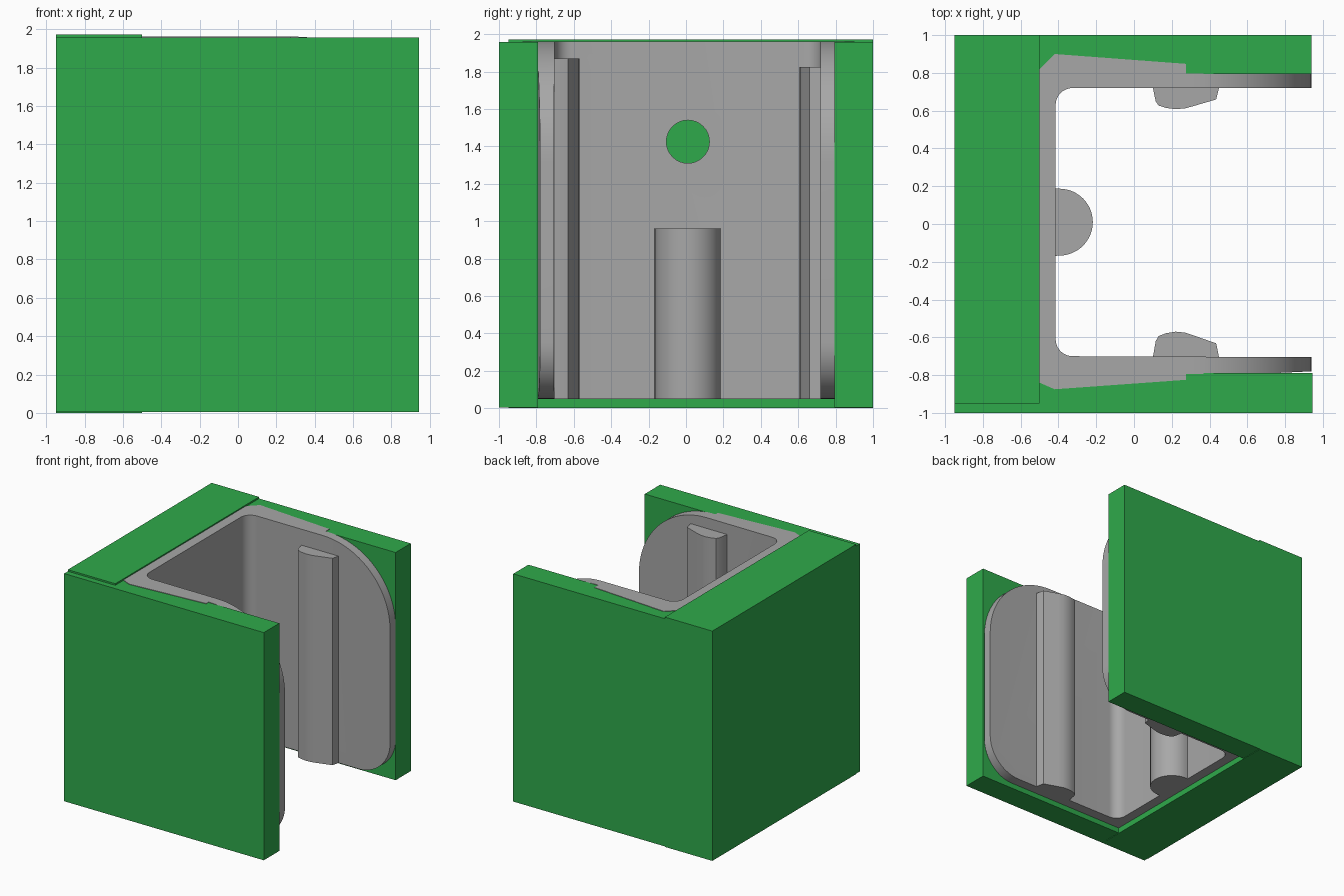
import bpy, bmesh, math
from mathutils import Vector

if "Cube" in bpy.data.objects:
    bpy.data.objects.remove(bpy.data.objects["Cube"])


def material(name, rgb):
    m = bpy.data.materials.new(name)
    m.diffuse_color = (*rgb, 1)
    m.use_nodes = True
    m.node_tree.nodes["Principled BSDF"].inputs["Base Color"].default_value = m.diffuse_color
    return m


GREEN = material("green", (0.028, 0.40, 0.07))
GRAY = material("gray", (0.39, 0.39, 0.39))


def prism(name, pts, lo, hi, mat, axis="z"):
    """Extrude a closed outline: (x, y) along z, (x, z) along y, or (y, z) along x."""
    place = {"z": lambda a, b, h: (a, b, h),
             "y": lambda a, b, h: (a, h, b),
             "x": lambda a, b, h: (h, a, b)}[axis]
    bm = bmesh.new()
    face = bm.faces.new([bm.verts.new(place(a, b, lo)) for a, b in pts])
    ext = bmesh.ops.extrude_face_region(bm, geom=[face])
    verts = [v for v in ext["geom"] if isinstance(v, bmesh.types.BMVert)]
    bmesh.ops.translate(bm, verts=verts, vec=Vector(place(0, 0, hi - lo)))
    bmesh.ops.recalc_face_normals(bm, faces=bm.faces)
    me = bpy.data.meshes.new(name)
    bm.to_mesh(me)
    bm.free()
    me.materials.append(mat)
    ob = bpy.data.objects.new(name, me)
    bpy.context.collection.objects.link(ob)
    return ob


def box(name, x, y, z, mat):
    return prism(name, [(x[0], y[0]), (x[1], y[0]), (x[1], y[1]), (x[0], y[1])], *z, mat)


def arc(cx, cy, rx, ry, start, end, n):
    angles = [math.radians(start + (end - start) * i / n) for i in range(n + 1)]
    return [(cx + rx * math.cos(a), cy + ry * math.sin(a)) for a in angles]


def select(ob):
    bpy.ops.object.select_all(action="DESELECT")
    ob.select_set(True)
    bpy.context.view_layer.objects.active = ob


def smooth(ob):
    select(ob)
    bpy.ops.object.shade_smooth_by_angle(angle=math.radians(25))


def cut(ob, cutter, operation):
    mod = ob.modifiers.new("cut", "BOOLEAN")
    mod.object, mod.operation, mod.solver = cutter, operation, "EXACT"
    select(ob)
    bpy.ops.object.modifier_apply(modifier=mod.name)
    bpy.data.objects.remove(cutter)


# Green outer blocks
box("back_block", (-0.95, -0.50), (-0.95, 1.0), (0, 1.972), GREEN)
box("front_panel", (-0.95, 0.945), (-1.0, -0.79), (0.004, 1.958), GREEN)
box("rear_panel", (-0.95, 0.94), (0.795, 1.0), (0.004, 1.958), GREEN)

# Gray U-shaped liner, partly sunk into the panels
outline = [(-0.50, 0.82), (-0.42, 0.90), (0.275, 0.848), (0.275, 0.797),
           (0.94, 0.797), (0.94, 0.72)]
outline += arc(-0.325, 0.63, 0.09, 0.09, 90, 180, 8)
outline += arc(-0.325, -0.61, 0.09, 0.09, 180, 270, 8)
outline += [(0.94, -0.705), (0.94, -0.78), (0.66, -0.793), (0.275, -0.793),
            (0.275, -0.825), (-0.42, -0.875), (-0.50, -0.84)]
liner = prism("liner", outline, 0.05, 1.962, GRAY)

# Rounded ends of the liner's side plates
shape = [(-1, 0)] + [(0.60, 0)]
shape = [(-1, -0.2), (0.30, -0.2), (0.30, 0.05)]
shape += arc(0.64, 0.35, 0.30, 0.30, -90, 0, 14)
shape += arc(0.30, 1.32, 0.64, 0.642, 0, 90, 22)
shape += [(0.30, 2.2), (-1, 2.2)]
cut(liner, prism("end_cutter", shape, -1.2, 1.2, GRAY, "y"), "INTERSECT")

# Round hole through the liner wall
hole = arc(0.01, 1.425, 0.115, 0.115, 0, 348.75, 31)
cut(liner, prism("hole_cutter", hole, -0.6, -0.3, GRAY, "x"), "DIFFERENCE")
smooth(liner)

# Half-round post on the back wall
post = [(-0.43, -0.17)] + arc(-0.395, 0.01, 0.177, 0.177, -90, 90, 24) + [(-0.43, 0.187)]
smooth(prism("half_round_post", post, 0.05, 0.96, GRAY))

# Vertical ribs on the side plates: x position and height above the plate
rib = [(0.10, -0.03), (0.10, 0.0), (0.115, 0.085), (0.13, 0.112), (0.17, 0.127),
       (0.22, 0.135), (0.27, 0.130), (0.31, 0.117), (0.435, 0.073), (0.45, 0.0), (0.45, -0.03)]
smooth(prism("front_rib", [(x, -0.705 + h) for x, h in rib], 0.05, 1.87, GRAY))
smooth(prism("rear_rib", [(x, 0.72 - h * 0.83) for x, h in rib], 0.05, 1.825, GRAY))
